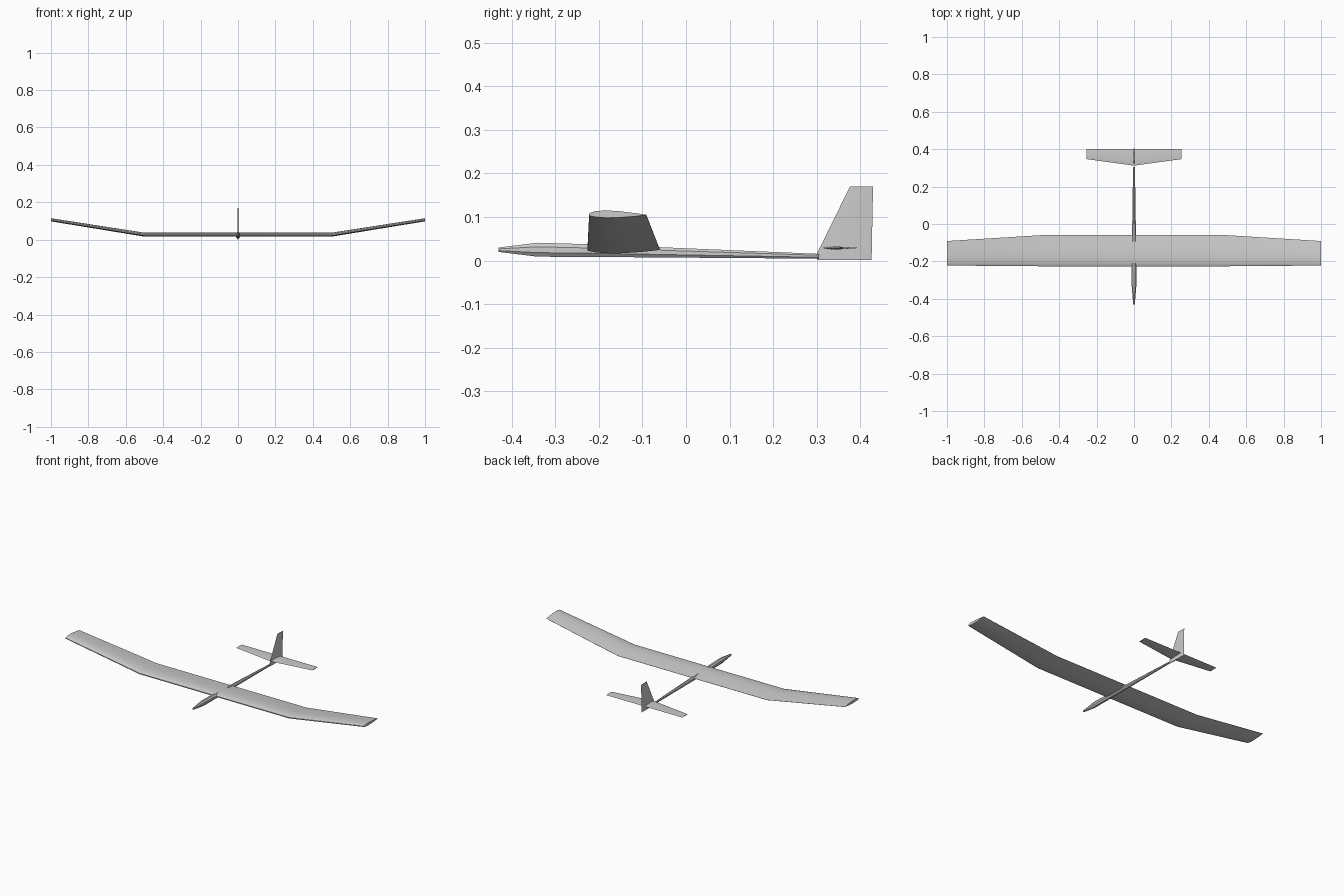
import bpy, bmesh, math

old = bpy.data.objects.get("Cube")
if old:
    bpy.data.objects.remove(old, do_unlink=True)

grey = bpy.data.materials.new("light_grey")
grey.use_nodes = True
COLOR = (0.6, 0.6, 0.6, 1)
grey.diffuse_color = COLOR
grey.node_tree.nodes["Principled BSDF"].inputs["Base Color"].default_value = COLOR


def loft(name, rings, angle=30):
    """Skin a list of equal-length rings and cap both ends."""
    bm = bmesh.new()
    rows = [[bm.verts.new(p) for p in ring] for ring in rings]
    n = len(rows[0])
    for a, b in zip(rows, rows[1:]):
        for i in range(n):
            j = (i + 1) % n
            bm.faces.new((a[i], a[j], b[j], b[i]))
    bm.faces.new(rows[0])
    bm.faces.new(rows[-1])
    bmesh.ops.recalc_face_normals(bm, faces=bm.faces)
    mesh = bpy.data.meshes.new(name)
    bm.to_mesh(mesh)
    bm.free()
    mesh.materials.append(grey)
    obj = bpy.data.objects.new(name, mesh)
    bpy.context.collection.objects.link(obj)
    bpy.ops.object.select_all(action="DESELECT")
    obj.select_set(True)
    bpy.context.view_layer.objects.active = obj
    bpy.ops.object.shade_smooth_by_angle(angle=math.radians(angle))
    return obj


# Chord fraction and height of the upper and lower airfoil surfaces
UPPER = [(0, 0.004), (0.03, 0.007), (0.12, 0.011), (0.3, 0.0125), (0.5, 0.011), (0.75, 0.006), (1, 0.0005)]
LOWER = [(1, -0.0005), (0.75, -0.005), (0.5, -0.008), (0.3, -0.0085), (0.1, -0.006), (0, -0.002)]


def wing_ring(x, lead, trail, z, thick):
    return [(x, lead + c * (trail - lead), z + h * thick) for c, h in UPPER + LOWER]


# Wing: flat centre panel with raised, tapered outer panels
half = [(0.5, -0.226, -0.06, 0.025, 1.0), (1.0, -0.222, -0.091, 0.105, 0.8)]
stations = [(-x, *rest) for x, *rest in reversed(half)] + half
loft("wing", [wing_ring(*s) for s in stations])


# Fuselage: eight-sided tapered boom with a pointed nose
def boom_ring(y, z, rx, rz):
    turns = [math.radians(22.5 + 45 * i) for i in range(8)]
    k = 1 / math.cos(math.radians(22.5))
    return [(rx * k * math.cos(t), y, z + rz * k * math.sin(t)) for t in turns]


loft("fuselage", [boom_ring(-0.43, 0.025, 0.004, 0.005),
                  boom_ring(-0.34, 0.025, 0.012, 0.016),
                  boom_ring(-0.22, 0.023, 0.013, 0.0145),
                  boom_ring(0.305, 0.010, 0.005, 0.0055)], 20)


# Tail surfaces: thin diamond sections
def thin_section(lead, trail, t):
    mid = lead + 0.3 * (trail - lead)
    return [(lead, 0), (mid, t), (trail, 0), (mid, -t)]


tail_half = [(0, 0.312, 0.40, 0.004), (0.254, 0.347, 0.40, 0.002)]
tail_stations = [(-x, *r) for x, *r in reversed(tail_half[1:])] + tail_half
loft("tailplane", [[(x, y, 0.029 + h) for y, h in thin_section(l, t, k)]
                   for x, l, t, k in tail_stations])

fin_stations = [(0.002, 0.30, 0.425, 0.003), (0.015, 0.30, 0.426, 0.003),
                (0.17, 0.376, 0.429, 0.002)]
loft("fin", [[(h, y, z) for y, h in thin_section(l, t, k)]
             for z, l, t, k in fin_stations])
